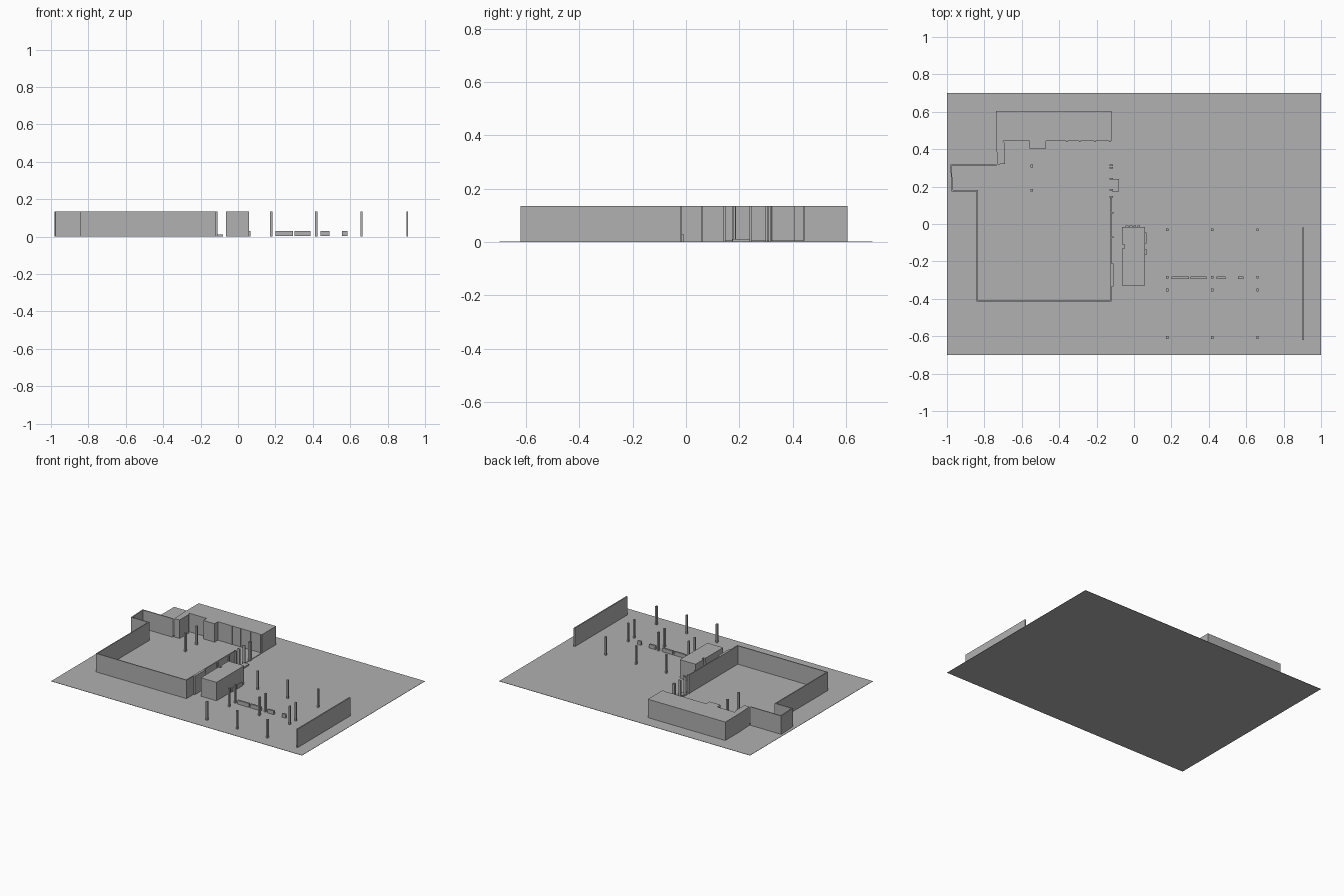
import bpy
import bmesh
from mathutils import Vector

cube = bpy.data.objects.get("Cube")
if cube:
    bpy.data.objects.remove(cube, do_unlink=True)

H = 0.135     # storey height
BASE = 0.001  # underside of everything standing on the ground

grey = bpy.data.materials.new("plain_grey")
grey.use_nodes = True
colour = (0.44, 0.44, 0.44, 1)
grey.diffuse_color = colour
grey.node_tree.nodes["Principled BSDF"].inputs["Base Color"].default_value = colour


def finish(name, bm):
    bmesh.ops.recalc_face_normals(bm, faces=bm.faces)
    mesh = bpy.data.meshes.new(name)
    bm.to_mesh(mesh)
    bm.free()
    mesh.materials.append(grey)
    obj = bpy.data.objects.new(name, mesh)
    bpy.context.collection.objects.link(obj)
    return obj


def prism(name, outline, z0=BASE, z1=H):
    """Extrude a plan outline upwards."""
    bm = bmesh.new()
    face = bm.faces.new([bm.verts.new((x, y, z0)) for x, y in outline])
    top = bmesh.ops.extrude_face_region(bm, geom=[face])["geom"]
    verts = [g for g in top if isinstance(g, bmesh.types.BMVert)]
    bmesh.ops.translate(bm, verts=verts, vec=(0, 0, z1 - z0))
    return finish(name, bm)


def box(name, x0, x1, y0, y1, z0=BASE, z1=H):
    return prism(name, [(x0, y0), (x1, y0), (x1, y1), (x0, y1)], z0, z1)


def wall(name, path, thick):
    """Thin wall with mitred corners along an open path, thickened to its left."""
    pts = [Vector(p) for p in path]
    normals = []
    for a, b in zip(pts, pts[1:]):
        d = (b - a).normalized()
        normals.append(Vector((-d.y, d.x)))
    inner = []
    for i, p in enumerate(pts):
        n0, n1 = normals[max(i - 1, 0)], normals[min(i, len(normals) - 1)]
        inner.append(p + (n0 + n1) * thick / (1 + n0.dot(n1)))
    return prism(name, [tuple(p) for p in pts + inner[::-1]])


# Ground
box("ground", -1, 1, -0.7, 0.7, 0, 0.002)

# Main building: outer wall running round the side wing and the hall
wall("hall_wall", [(-0.735, 0.318), (-0.982, 0.318), (-0.975, 0.175),
                   (-0.842, 0.175), (-0.842, -0.415), (-0.12, -0.415),
                   (-0.12, 0.14)], 0.007)

# Rear block with its projecting bay
prism("rear_block", [(-0.737, 0.605), (-0.737, 0.443), (-0.56, 0.443),
                     (-0.56, 0.405), (-0.47, 0.405), (-0.47, 0.443),
                     (-0.12, 0.443), (-0.12, 0.605)])
prism("corner_closet", [(-0.737, 0.443), (-0.73, 0.318), (-0.69, 0.322),
                        (-0.69, 0.43), (-0.7, 0.443)])
for x in (-0.36, -0.29, -0.21, -0.13):
    box("rear_pilaster", x - 0.004, x + 0.004, 0.438, 0.445)

# Entrance side: pilasters, posts, sill and step
box("wall_pier", -0.125, -0.11, -0.335, -0.21)
for y in (-0.07, 0.06):
    box("wall_pilaster", -0.125, -0.11, y - 0.004, y + 0.004)
for y in (0.145, 0.182, 0.242, 0.302, 0.314):
    box("entrance_post", -0.13, -0.112, y - 0.004, y + 0.004)
box("entrance_sill", -0.124, -0.118, 0.14, 0.443, BASE, 0.006)
box("entrance_step", -0.12, -0.08, 0.175, 0.24, BASE, 0.012)

# Columns inside the hall
for y in (0.18, 0.31):
    box("hall_column", -0.553, -0.539, y - 0.007, y + 0.007)

# Small separate block with a notch and low kerbs
prism("small_block", [(-0.065, -0.33), (0.06, -0.33), (0.06, -0.015),
                      (-0.065, -0.015), (-0.065, -0.11), (-0.05, -0.11),
                      (-0.05, -0.13), (-0.065, -0.13)])
for i in range(4):
    x = -0.045 + i * 0.021
    box("rear_kerb", x, x + 0.015, -0.016, -0.009, BASE, 0.03)
for y0, y1 in ((-0.105, -0.045), (-0.165, -0.135)):
    box("side_kerb", 0.059, 0.066, y0, y1, BASE, 0.03)

# Column grid
for x in (0.178, 0.418, 0.66):
    for y in (-0.03, -0.285, -0.353, -0.607):
        box("column", x - 0.006, x + 0.006, y - 0.007, y + 0.007)

# Row of low benches
for x0, x1 in ((0.2, 0.293), (0.303, 0.388), (0.442, 0.49), (0.556, 0.585)):
    box("bench", x0, x1, -0.294, -0.281, 0.003, 0.03)

# Free-standing end wall
box("end_wall", 0.9, 0.909, -0.62, -0.02)
